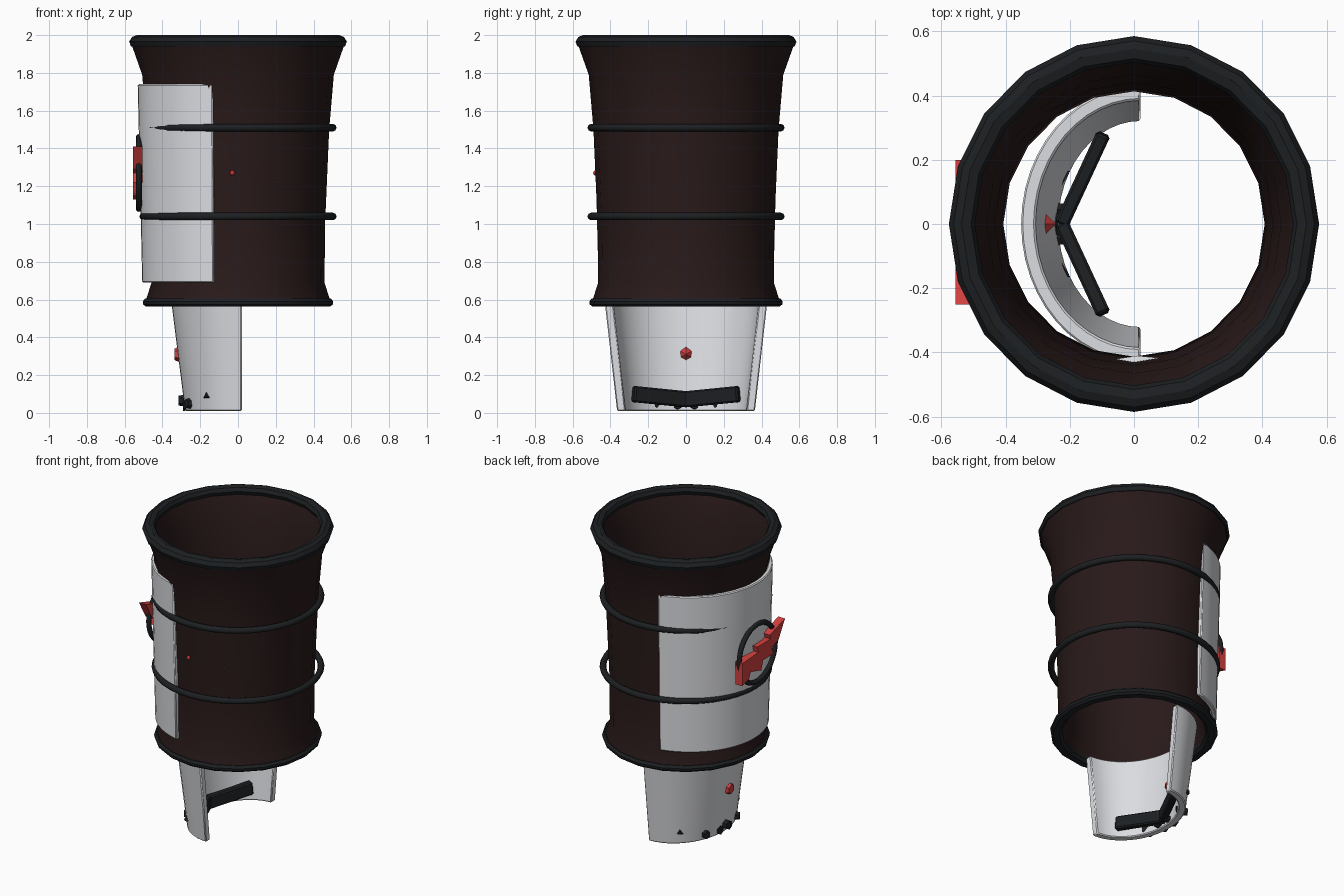
import bpy, bmesh
from math import sin, cos, pi, radians, hypot
from mathutils import Vector

if "Cube" in bpy.data.objects:
    bpy.data.objects.remove(bpy.data.objects["Cube"])


def material(name, rgb):
    m = bpy.data.materials.new(name)
    m.diffuse_color = (*rgb, 1)
    m.use_nodes = True
    m.node_tree.nodes["Principled BSDF"].inputs["Base Color"].default_value = m.diffuse_color
    return m


BROWN = material("dark_brown", (0.022, 0.010, 0.010))
BLACK = material("black", (0.012, 0.014, 0.016))
WHITE = material("pale_plate", (0.72, 0.73, 0.76))
RED = material("red", (0.65, 0.05, 0.05))


def finish(name, bm, mat, smooth=None):
    bmesh.ops.recalc_face_normals(bm, faces=bm.faces)
    me = bpy.data.meshes.new(name)
    bm.to_mesh(me)
    bm.free()
    ob = bpy.data.objects.new(name, me)
    bpy.context.collection.objects.link(ob)
    me.materials.append(mat)
    if smooth:
        bpy.ops.object.select_all(action='DESELECT')
        bpy.context.view_layer.objects.active = ob
        ob.select_set(True)
        bpy.ops.object.shade_smooth_by_angle(angle=radians(smooth))
    return ob


def lathe(name, profile, mat, n=20):
    """Revolve a closed (radius, z) profile round the z axis."""
    bm = bmesh.new()
    rows = [[bm.verts.new((0.985 * r * cos(2 * pi * i / n), r * sin(2 * pi * i / n), z))
             for r, z in profile] for i in range(n)]
    k = len(profile)
    for i in range(n):
        a, b = rows[i], rows[(i + 1) % n]
        for j in range(k):
            bm.faces.new((a[j], b[j], b[(j + 1) % k], a[(j + 1) % k]))
    return finish(name, bm, mat, 35)


def shell(name, cx, levels, half_angle, thick, mat, n=24):
    """Curved plate facing -x; levels are (z, outer rx, outer ry)."""
    bm = bmesh.new()
    loop = levels + [(z, rx - thick, ry - thick) for z, rx, ry in reversed(levels)]
    rows = []
    for i in range(n + 1):
        a = pi + half_angle * (2 * i / n - 1)
        rows.append([bm.verts.new((cx + rx * cos(a), ry * sin(a), z)) for z, rx, ry in loop])
    k = len(loop)
    for a, b in zip(rows, rows[1:]):
        for j in range(k):
            bm.faces.new((a[j], b[j], b[(j + 1) % k], a[(j + 1) % k]))
    bm.faces.new(rows[0])
    bm.faces.new(rows[-1])
    ob = finish(name, bm, mat, 35)
    bev = ob.modifiers.new("soft_edge", 'BEVEL')
    bev.width, bev.segments, bev.limit_method = 0.006, 1, 'ANGLE'
    bev.angle_limit = radians(50)
    return ob


def torus(name, loc, major, minor, mat, rot=(0, 0, 0), n=32):
    bpy.ops.mesh.primitive_torus_add(location=loc, rotation=rot, major_radius=major,
                                     minor_radius=minor, major_segments=n, minor_segments=8)
    ob = bpy.context.object
    ob.name = name
    ob.data.materials.append(mat)
    bpy.ops.object.shade_smooth_by_angle(angle=radians(50))


def cone(name, loc, axis, r1, r2, depth, sides, mat):
    bm = bmesh.new()
    bmesh.ops.create_cone(bm, cap_ends=True, segments=sides, radius1=r1, radius2=r2, depth=depth)
    ob = finish(name, bm, mat)
    ob.location = loc
    ob.rotation_euler = Vector(axis).to_track_quat('Z', 'Y').to_euler()
    return ob


# Flared sleeve with its thick rims
lathe("sleeve", [(0.50, 0.58), (0.465, 0.69), (0.468, 1.0), (0.49, 1.5), (0.515, 1.79), (0.572, 1.95),
                 (0.525, 1.96), (0.465, 1.79), (0.44, 1.5), (0.42, 1.0), (0.413, 0.69), (0.45, 0.58)], BROWN)
lathe("top_rim", [(0.575, 1.94), (0.585, 1.965), (0.57, 1.99), (0.545, 2.0),
                  (0.515, 1.993), (0.503, 1.97), (0.515, 1.945)], BLACK)
lathe("bottom_rim", [(0.50, 0.605), (0.512, 0.59), (0.51, 0.575), (0.495, 0.562),
                     (0.455, 0.562), (0.438, 0.58), (0.442, 0.60)], BLACK)

# Bands round the sleeve
for part, z in (("lower_band", 1.04), ("upper_band", 1.51)):
    torus(part, (0, 0, z), 0.502, 0.02, BLACK, n=40)

# Curved side plate and the half-round wrist guard below
shell("side_plate", -0.02, [(0.69, 0.487, 0.477), (1.74, 0.511, 0.503)], radians(77), 0.03, WHITE)
shell("wrist_guard", 0.02, [(0.01, 0.30, 0.365), (0.58, 0.372, 0.43)], pi / 2, 0.045, WHITE)

# Ring and jagged red spike on the side plate
torus("plate_ring", (-0.525, 0, 1.27), 0.19, 0.016, BLACK, rot=(0, pi / 2, 0))
outline = [(-0.25, 1.41), (-0.09, 1.36), (-0.10, 1.33), (0.04, 1.33), (0.03, 1.29), (0.20, 1.28),
           (0.20, 1.13), (0.13, 1.15), (0.11, 1.19), (0.0, 1.16), (-0.02, 1.22), (-0.13, 1.22),
           (-0.11, 1.27), (-0.18, 1.29)]
bm = bmesh.new()
face = bm.faces.new([bm.verts.new((-0.555, y, z)) for y, z in outline])
ext = bmesh.ops.extrude_face_region(bm, geom=[face])
bmesh.ops.translate(bm, vec=(0.05, 0, 0), verts=[v for v in ext["geom"] if isinstance(v, bmesh.types.BMVert)])
finish("plate_spike", bm, RED)

# Red gem set through the wrist guard
cone("gem_inner", (-0.265, 0, 0.31), (1, 0, 0), 0.05, 0.0, 0.045, 6, RED)
cone("gem_body", (-0.312, 0, 0.31), (-1, 0, 0), 0.05, 0.03, 0.05, 6, RED)

# Two bars forming a chevron inside the wrist guard, with studs outside
for side, s in (("left", -1), ("right", 1)):
    a, b = Vector((-0.225, 0, 0.072)), Vector((-0.095, s * 0.28, 0.1))
    bm = bmesh.new()
    bmesh.ops.create_cube(bm, size=1)
    bmesh.ops.scale(bm, vec=((b - a).length, 0.045, 0.085), verts=bm.verts)
    bmesh.ops.bevel(bm, geom=bm.edges[:], offset=0.008, segments=1, affect='EDGES')
    bar = finish(side + "_chevron_bar", bm, BLACK)
    bar.location = (a + b) / 2
    bar.rotation_euler = (b - a).to_track_quat('X', 'Z').to_euler()
    cone(side + "_stud", (-0.245, s * 0.155, 0.05), (-0.85, s * 0.5, 0), 0.035, 0.024, 0.07, 6, BLACK)
    cone(side + "_thorn", (-0.165, s * 0.30, 0.09), (-0.5, s * 0.85, 0), 0.03, 0.012, 0.03, 3, BLACK)
    cone(side + "_inner_stud", (-0.25, s * 0.045, 0.04), (1, 0, 0), 0.03, 0.02, 0.08, 6, BLACK)
cone("centre_stud", (-0.275, 0, 0.065), (-1, 0, 0), 0.038, 0.026, 0.08, 6, BLACK)

# Small bead and thin sliver sunk into the sleeve front
bpy.ops.mesh.primitive_ico_sphere_add(subdivisions=2, radius=0.014, location=(-0.03, -0.478, 1.27))
bpy.context.object.name = "front_bead"
bpy.context.object.data.materials.append(RED)
for part, d, h in (("sliver_right", 1, 0.2), ("sliver_left", -1, 0.13)):
    sliver = cone(part, (0.01 + d * h / 2, -0.43, 1.24), (d, 0, 0), 0.02, 0.0, h, 4, WHITE)
